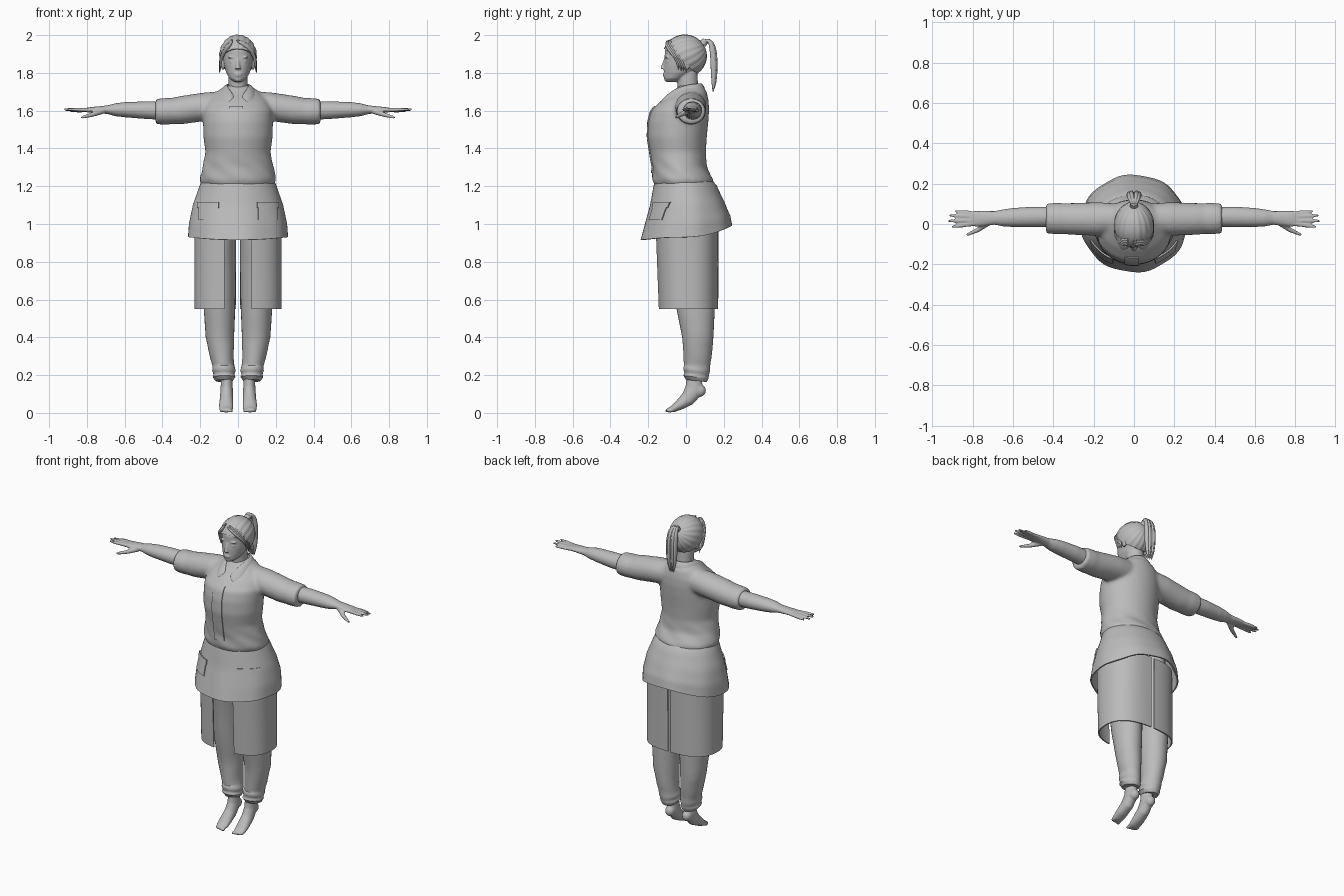
import bpy, bmesh, math
from mathutils import Vector, Matrix

cube = bpy.data.objects.get("Cube")
if cube:
    bpy.data.objects.remove(cube)

grey = bpy.data.materials.new("plain grey")
grey.use_nodes = True
grey.diffuse_color = (0.5, 0.5, 0.5, 1)
grey.node_tree.nodes["Principled BSDF"].inputs["Base Color"].default_value = (0.5, 0.5, 0.5, 1)
parts = []


def make(name, bm, mirror=False, voxel=0, thick=0, subdiv=0, wrap=None):
    """Turn a bmesh into a finished part with its modifiers."""
    bmesh.ops.recalc_face_normals(bm, faces=bm.faces)
    mesh = bpy.data.meshes.new(name)
    bm.to_mesh(mesh)
    bm.free()
    mesh.materials.append(grey)
    ob = bpy.data.objects.new(name, mesh)
    bpy.context.collection.objects.link(ob)
    if mirror:
        ob.modifiers.new("Mirror", "MIRROR").use_clip = True
    if wrap:
        m = ob.modifiers.new("Wrap", "SHRINKWRAP")
        m.target, m.wrap_method, m.use_project_y = wrap, "PROJECT", True
        m.wrap_mode, m.offset = "ABOVE_SURFACE", 0.003
    if voxel:
        m = ob.modifiers.new("Remesh", "REMESH")
        m.mode, m.voxel_size, m.use_smooth_shade = "VOXEL", voxel, True
        m = ob.modifiers.new("Smooth", "SMOOTH")
        m.iterations = 4
    if thick:
        m = ob.modifiers.new("Solidify", "SOLIDIFY")
        m.thickness, m.offset = thick, 0
    if subdiv:
        m = ob.modifiers.new("Subdivision", "SUBSURF")
        m.levels = m.render_levels = subdiv
    parts.append(ob)
    return ob


def loft(bm, rows, ref=(1, 0, 0), axis=None, n=32, caps=True, fold=None):
    """Skin oval rings; each row is x, y, z and two radii."""
    rings = []
    pts = [Vector(r[:3]) for r in rows]
    for i, r in enumerate(rows):
        t = Vector(axis) if axis else pts[min(i + 1, len(pts) - 1)] - pts[max(i - 1, 0)]
        t.normalize()
        u = Vector(ref)
        u = (u - t * u.dot(t)).normalized()
        v = t.cross(u)
        ring = []
        for k in range(n):
            a = math.tau * k / n
            s = 1 + (fold(a, pts[i]) if fold else 0)
            ring.append(bm.verts.new(pts[i] + s * (u * r[3] * math.cos(a) + v * r[4] * math.sin(a))))
        rings.append(ring)
    for lo, hi in zip(rings, rings[1:]):
        for k in range(n):
            bm.faces.new((lo[k], lo[(k + 1) % n], hi[(k + 1) % n], hi[k]))
    if caps:
        bm.faces.new(rings[0][::-1])
        bm.faces.new(rings[-1])


def slices(bm, rows, steps=4, **kw):
    """Level loft; each row is z, x centre, half width, front y and back y."""
    full = []
    for a, b in zip(rows, rows[1:]):
        for s in range(steps):
            f = s / steps
            full.append([p + (q - p) * f for p, q in zip(a, b)])
    full.append(rows[-1])
    loft(bm, [(x, (f + b) / 2, z, w, (b - f) / 2) for z, x, w, f, b in full], axis=(0, 0, 1), **kw)


def blob(bm, loc, size):
    m = Matrix.Translation(loc) @ Matrix.Diagonal((*size, 1))
    bmesh.ops.create_uvsphere(bm, u_segments=24, v_segments=14, radius=1, matrix=m)


def sheet(bm, grid):
    """Surface through rows of points."""
    vs = [[bm.verts.new(p) for p in row] for row in grid]
    for a, b in zip(vs, vs[1:]):
        for k in range(len(a) - 1):
            bm.faces.new((a[k], a[k + 1], b[k + 1], b[k]))


# Upper jacket with sleeves
bm = bmesh.new()
slices(bm, [(1.2, 0, .19, -.165, .145), (1.235, 0, .203, -.178, .145), (1.3, 0, .188, -.178, .11),
            (1.38, 0, .172, -.19, .105), (1.46, 0, .183, -.203, .11), (1.54, 0, .185, -.2, .118),
            (1.6, 0, .185, -.185, .122), (1.65, 0, .165, -.135, .12), (1.7, 0, .115, -.07, .11),
            (1.735, 0, .06, -.035, .085)], n=64,
       fold=lambda a, p: .018 * max(0, 1 - abs(p.z - 1.28) / .1) * math.sin(7 * a + 60 * p.z))
for s in (-1, 1):
    loft(bm, [(s * x, y, z, a, b) for x, y, z, a, b in (
        (.06, .03, 1.63, .07, .075), (.18, .025, 1.62, .083, .076), (.3, .025, 1.603, .079, .075),
        (.36, .027, 1.597, .076, .069), (.37, .027, 1.597, .079, .071), (.437, .027, 1.595, .074, .067))],
        ref=(0, 1, 0), axis=(1, 0, 0))
jacket = make("jacket_top", bm, voxel=.011)

# Flared lower jacket, its hem rising at the back
bm = bmesh.new()
slices(bm, [(1.26, 0, .175, -.155, .11), (1.2, 0, .2, -.168, .16), (1.1, 0, .235, -.187, .2),
            (1, 0, .255, -.215, .23), (.925, 0, .26, -.235, .24)], n=64, caps=False,
       fold=lambda a, p: .012 * max(0, 1.2 - p.z) * 4 * math.sin(8 * a))
for v in bm.verts:
    low = max(0, (1.2 - v.co.z) / .275)
    v.co.z += low * (.015 * (v.co.x / .26) ** 2 + .075 * max(0, v.co.y / .24) ** 2 - .01)
peplum = make("jacket_skirt", bm, thick=.008)

# Pocket bags and their flaps
for name, z0, z1, x0, x1 in (("pocket", 1.02, 1.1, .105, .205), ("pocket_flap", 1.085, 1.115, .1, .21)):
    for side, s in (("left", 1), ("right", -1)):
        bm = bmesh.new()
        sheet(bm, [[(s * (x0 + (x1 - x0) * i / 8), -.4, z0 + (z1 - z0) * j / 8) for i in range(9)] for j in range(9)])
        make(name + "_" + side, bm, thick=.006 if name == "pocket" else .009, wrap=peplum)

# Front button strip
bm = bmesh.new()
sheet(bm, [[(-.045 + .07 * i / 6, -.4, 1.27 + .35 * j / 30) for i in range(7)] for j in range(31)])
make("button_strip", bm, thick=.006, wrap=jacket)

# Folded collar with front points
bm = bmesh.new()
top = [(.014, -.105, 1.668), (.045, -.06, 1.715), (.06, 0, 1.735), (.048, .06, 1.742), (0, .085, 1.745)]
low = [(.05, -.14, 1.638), (.092, -.105, 1.648), (.108, 0, 1.695), (.08, .085, 1.695), (0, .113, 1.695)]
mid = [Vector(p).lerp(Vector(q), .45) + Vector((0, 0, .012)) for p, q in zip(top, low)]
sheet(bm, [top, mid, low])
make("collar", bm, mirror=True, thick=.01, subdiv=2)

# Knee-length overskirt, open in front and slit behind
bm = bmesh.new()
grid = []
for j in range(9):
    f = j / 8
    row = []
    for i in range(41):
        a = -math.pi / 2 + .2 + (math.pi - .205) * i / 40
        c, s = math.cos(a), math.sin(a)
        x = .228 * abs(c) ** .72
        y = math.copysign(abs(s) ** .85, s) * (.155 + .01 * f) + .012 - .008 * f
        row.append((max(x, .01), y, .55 + .47 * f))
    grid.append(row)
sheet(bm, grid)
make("overskirt", bm, mirror=True, thick=.007)

# Trousers gathered at the ankle
bm = bmesh.new()
legs = [(1.1, .09, .085, -.12, .14), (.9, .098, .087, -.11, .15), (.75, .098, .087, -.08, .155),
        (.55, .098, .083, -.05, .152), (.4, .096, .075, -.02, .145), (.29, .085, .062, -.012, .135),
        (.25, .078, .058, -.01, .128), (.225, .075, .062, -.015, .125), (.205, .074, .056, -.01, .12),
        (.19, .073, .06, -.015, .118), (.17, .073, .046, 0, .11)]
slices(bm, legs, steps=3, fold=lambda a, p: .025 * max(0, 1 - p.z / .5) * math.sin(3 * a + 45 * p.z))
for v in bm.verts:
    if v.co.z < .25:
        v.co.z -= .12 * (v.co.y - .05)
make("trousers", bm, mirror=True)

# Bare feet, pointed down
bm = bmesh.new()
loft(bm, [(.06, .043, .25, .032, .042), (.06, .043, .17, .03, .042), (.06, .045, .125, .033, .05),
          (.061, .01, .075, .035, .04), (.063, -.035, .042, .038, .028), (.063, -.07, .02, .037, .018),
          (.062, -.102, .012, .026, .01)])
blob(bm, (.06, .072, .118), (.03, .034, .034))
for k in range(5):
    blob(bm, (.036 + .0135 * k, -.097 + .004 * k, .011), (.009 - .0006 * k, .016, .009))
make("feet", bm, mirror=True, voxel=.006)

# Forearms and hands with spread fingers
bm = bmesh.new()
loft(bm, [(.38, .035, 1.6, .05, .05), (.5, .035, 1.603, .051, .046), (.6, .032, 1.605, .047, .04),
          (.65, .03, 1.605, .042, .034), (.69, .03, 1.605, .034, .023), (.74, .028, 1.605, .037, .018),
          (.785, .026, 1.604, .04, .014), (.815, .026, 1.603, .033, .01)], ref=(0, 1, 0))
fingers = [((.79, .052, 1.602), (.887, .064, 1.598)), ((.795, .036, 1.604), (.916, .043, 1.603)),
           ((.795, .018, 1.605), (.922, .015, 1.607)), ((.79, .001, 1.604), (.905, -.014, 1.607)),
           ((.72, .008, 1.597), (.775, -.03, 1.578), (.83, -.055, 1.563))]
for path in fingers:
    pts = [Vector(p) for p in path]
    pts.insert(1, pts[0].lerp(pts[1], .6))
    loft(bm, [(*p, r, r) for p, r in zip(pts, (.011, .01, .006) if len(pts) == 3 else (.016, .014, .012, .007))],
         ref=(0, 1, 0), n=12)
make("arms", bm, mirror=True, voxel=.0055)

# Head, neck and facial features
bm = bmesh.new()
slices(bm, [(1.752, 0, .022, -.103, -.05), (1.77, 0, .045, -.116, -.01), (1.8, 0, .062, -.117, .04),
            (1.84, 0, .074, -.117, .075), (1.88, 0, .08, -.113, .09), (1.92, 0, .081, -.112, .092),
            (1.955, 0, .068, -.09, .08), (1.98, 0, .035, -.045, .045)])
loft(bm, [(0, .02, 1.62, .06, .06), (0, .012, 1.7, .049, .054), (0, .005, 1.8, .05, .055)])
loft(bm, [(0, -.108, 1.875, .008, .008), (0, -.121, 1.835, .01, .01), (0, -.123, 1.82, .015, .012)])
blob(bm, (0, -.115, 1.793), (.022, .008, .005))
blob(bm, (0, -.114, 1.784), (.018, .008, .005))
blob(bm, (0, -.1, 1.765), (.02, .016, .012))
for s in (-1, 1):
    blob(bm, (s * .033, -.098, 1.883), (.022, .014, .005))
    blob(bm, (s * .032, -.096, 1.86), (.015, .011, .007))
    blob(bm, (s * .079, .005, 1.845), (.012, .018, .03))
make("head", bm, voxel=.0045)

# Hair cap with strands combed toward the tie
bm = bmesh.new()
bmesh.ops.create_uvsphere(bm, u_segments=96, v_segments=32, radius=1)
for v in bm.verts:
    a = math.atan2(v.co.y, v.co.x)
    v.co *= 1 + .016 * math.sin(18 * a) * math.hypot(v.co.x, v.co.y)
tilt = Matrix.Rotation(math.radians(-65), 4, "X")
bm.transform(Matrix.Translation((0, -.006, 1.89)) @ Matrix.Diagonal((.095, .112, .108, 1)) @ tilt)
bmesh.ops.bisect_plane(bm, geom=bm.verts[:] + bm.edges[:] + bm.faces[:], plane_co=(0, -.11, 1.925),
                       plane_no=(0, .75, 1), clear_inner=True)
make("hair_cap", bm, thick=.008)

# Swept fringe and loose side locks
bm = bmesh.new()
for s in (-1, 1):
    for k in range(4):
        d = .008 * k
        loft(bm, [(s * .01 - .02, -.098 + d, 1.972 + d / 4, .006, .006),
                  (s * .045, -.108 + d, 1.945 + d / 2, .013, .008),
                  (s * .08, -.078 + d, 1.905 + d / 2, .013, .008),
                  (s * .093, -.045 + d, 1.865, .011, .007),
                  (s * (.092 + d / 4), -.04 + 2 * d, 1.815 - d, .002, .002)], ref=(0, -.6, 1), n=10)
make("fringe", bm, subdiv=1)

# Ponytail strands and the tie
bm = bmesh.new()
for k in range(5):
    x = .011 * (k - 2)
    d = .006 * (k % 2)
    loft(bm, [(x / 3, .085, 1.95, .009, .012), (x / 2, .108, 1.978, .01, .012),
              (x, .132 + d, 1.965, .011, .014), (x * 1.2, .145 + d, 1.9, .012, .017),
              (x * 1.2, .146 + d, 1.82, .011, .016), (x, .146 + d, 1.75, .009, .012),
              (x / 2, .143, 1.695 + d, .002, .002)], n=12)
make("ponytail", bm, subdiv=1)
bm = bmesh.new()
loft(bm, [(0, .088, 1.952, .02, .02), (0, .104, 1.972, .02, .018)], n=20)
make("hair_tie", bm)

# Bake the modifiers and smooth the surfaces
bpy.ops.object.select_all(action="DESELECT")
for ob in parts:
    ob.select_set(True)
bpy.context.view_layer.objects.active = parts[0]
bpy.ops.object.convert(target="MESH")
bpy.ops.object.shade_smooth_by_angle(angle=math.radians(45))
